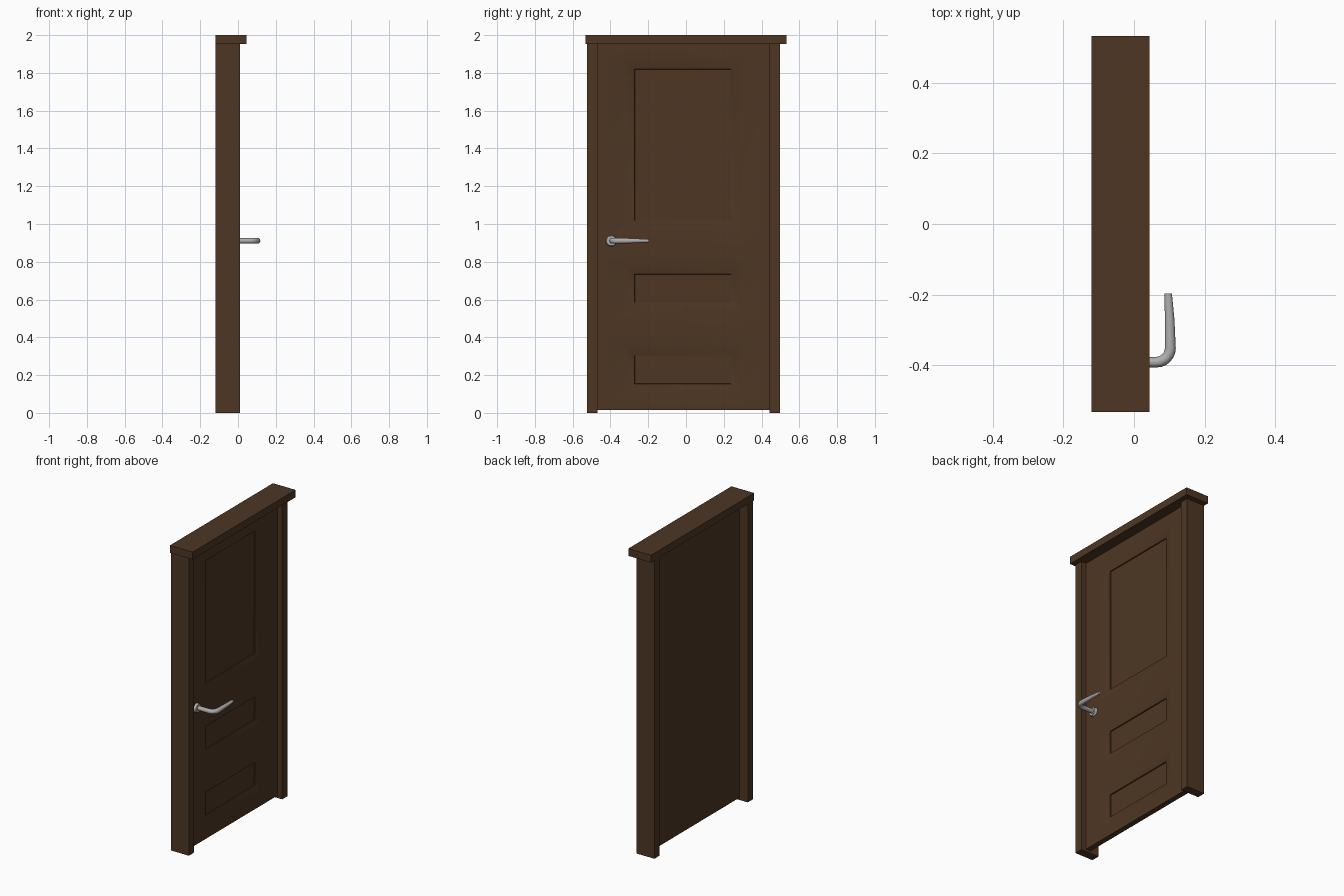
import bpy, bmesh, math
from mathutils import Matrix, Vector

if "Cube" in bpy.data.objects:
    bpy.data.objects.remove(bpy.data.objects["Cube"])


def material(name, rgb):
    m = bpy.data.materials.new(name)
    m.diffuse_color = (*rgb, 1)
    m.use_nodes = True
    m.node_tree.nodes["Principled BSDF"].inputs["Base Color"].default_value = m.diffuse_color
    return m


WOOD = material("dark_brown_wood", (0.075, 0.037, 0.017))
METAL = material("brushed_grey_metal", (0.42, 0.42, 0.42))


def add_mesh(name, bm, mat):
    bmesh.ops.recalc_face_normals(bm, faces=bm.faces)
    me = bpy.data.meshes.new(name)
    bm.to_mesh(me)
    bm.free()
    me.materials.append(mat)
    ob = bpy.data.objects.new(name, me)
    bpy.context.collection.objects.link(ob)
    return ob


def smooth(ob, deg=30):
    bpy.ops.object.select_all(action='DESELECT')
    ob.select_set(True)
    bpy.context.view_layer.objects.active = ob
    bpy.ops.object.shade_smooth_by_angle(angle=math.radians(deg))


def box(name, lo, hi):
    lo, hi = Vector(lo), Vector(hi)
    bm = bmesh.new()
    bmesh.ops.create_cube(bm, size=1, matrix=Matrix.Translation((lo + hi) / 2)
                          @ Matrix.Diagonal((*(hi - lo), 1)))
    return add_mesh(name, bm, WOOD)


# frame: two posts and an overhanging lintel
box("left_post", (-0.12, -0.523, 0), (0.01, -0.468, 1.952))
box("right_post", (-0.12, 0.443, 0), (0.01, 0.498, 1.952))
box("lintel", (-0.12, -0.533, 1.952), (0.044, 0.533, 2.0))

# door leaf: a grid front whose panel cells are sunk with sloped borders
FRONT, BACK = -0.025, -0.06
ys = [-0.468, -0.335, 0.303, 0.443]
zs = [0.015, 0.09, 0.368, 0.52, 0.798, 0.955, 1.883, 1.952]
bm = bmesh.new()
grid = [[bm.verts.new((FRONT, y, z)) for z in zs] for y in ys]
panels = []
for i in range(len(ys) - 1):
    for j in range(len(zs) - 1):
        f = bm.faces.new((grid[i][j], grid[i + 1][j], grid[i + 1][j + 1], grid[i][j + 1]))
        if i == 1 and j in (1, 3, 5):
            panels.append(f)
bm.normal_update()
rim = [e for e in bm.edges if e.is_boundary]
ext = bmesh.ops.extrude_edge_only(bm, edges=rim)["geom"]
bmesh.ops.translate(bm, vec=(BACK - FRONT, 0, 0),
                    verts=[g for g in ext if isinstance(g, bmesh.types.BMVert)])
bmesh.ops.holes_fill(bm, edges=[e for e in bm.edges if e.is_boundary], sides=0)
bmesh.ops.recalc_face_normals(bm, faces=bm.faces)
bmesh.ops.inset_individual(bm, faces=panels, thickness=0.09, depth=-0.02)
bmesh.ops.inset_individual(bm, faces=panels, thickness=0.001, depth=-0.007)
smooth(add_mesh("door_leaf", bm, WOOD))

# handle rose on the door face
HY, HZ = -0.395, 0.911
bm = bmesh.new()
bmesh.ops.create_cone(bm, cap_ends=True, segments=24, radius1=0.03, radius2=0.026, depth=0.016,
                      matrix=Matrix.Translation((FRONT + 0.008, HY, HZ))
                      @ Matrix.Rotation(math.pi / 2, 4, 'Y'))
smooth(add_mesh("handle_rose", bm, METAL))

# lever: a tapered tube along a bent path (x, y, radius)
path = [(FRONT, HY + 0.003, 0.0145), (0.062, HY + 0.003, 0.0145)]
for k in range(1, 7):
    a = math.radians(15 * k)
    path.append((0.062 + 0.041 * math.sin(a), HY + 0.043 - 0.04 * math.cos(a), 0.0155))
path += [(0.101, -0.27, 0.0135), (0.097, -0.197, 0.0105)]
cu = bpy.data.curves.new("lever_handle", 'CURVE')
cu.dimensions = '3D'
cu.bevel_depth = 1.0
cu.bevel_resolution = 4
cu.use_fill_caps = True
sp = cu.splines.new('POLY')
sp.points.add(len(path) - 1)
for p, (x, y, r) in zip(sp.points, path):
    p.co = (x, y, HZ, 1)
    p.radius = r
cu.materials.append(METAL)
lever = bpy.data.objects.new("lever_handle", cu)
bpy.context.collection.objects.link(lever)
bpy.ops.object.select_all(action='DESELECT')
lever.select_set(True)
bpy.context.view_layer.objects.active = lever
bpy.ops.object.convert(target='MESH')
lever = bpy.context.view_layer.objects.active
# flatten the grip slightly towards its tip
for v in lever.data.vertices:
    t = min(max((v.co.y + 0.35) / 0.15, 0), 1)
    v.co.z = HZ + (v.co.z - HZ) * (1 - 0.2 * t)
smooth(lever, 40)
